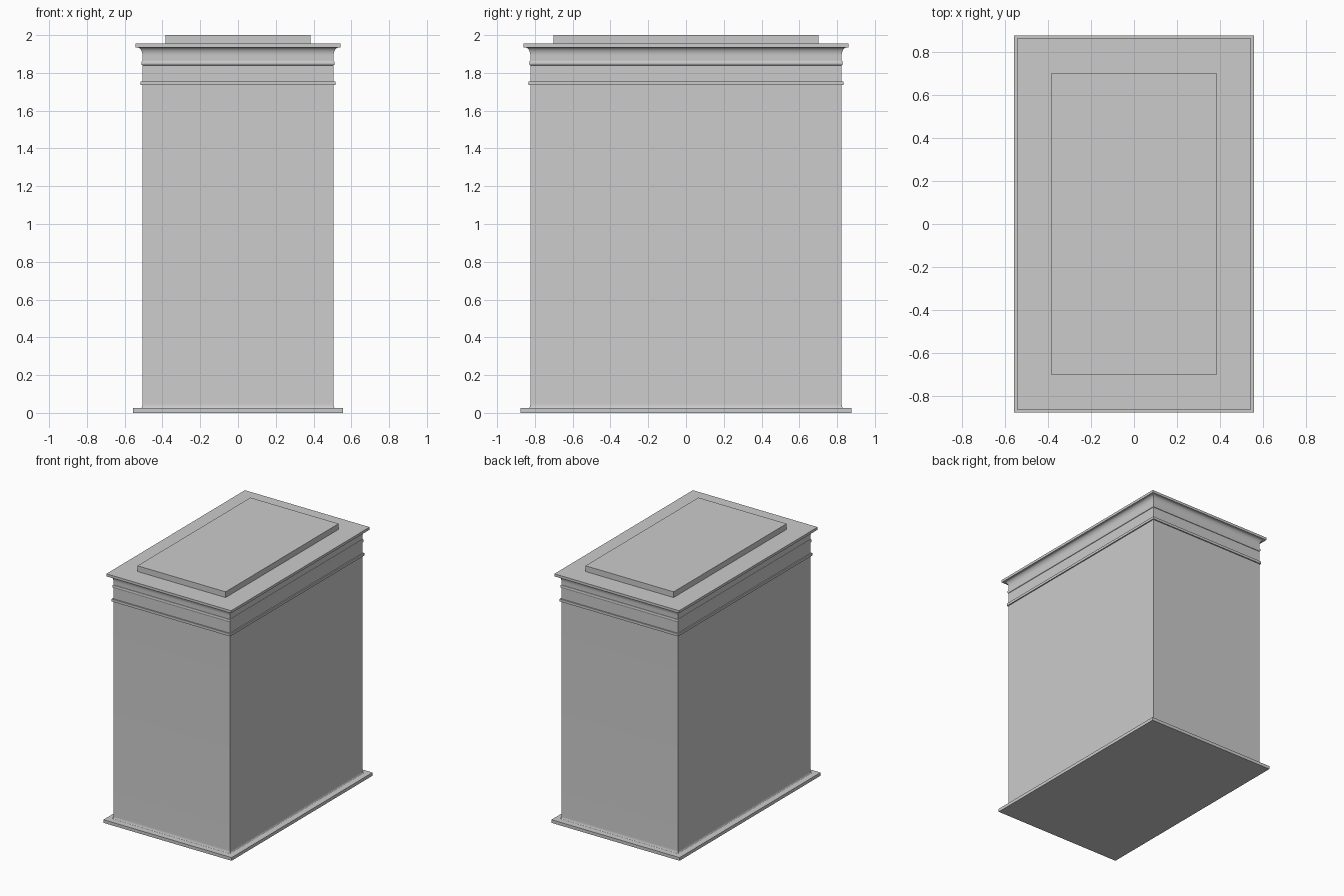
import bpy, bmesh, math

if "Cube" in bpy.data.objects:
    bpy.data.objects.remove(bpy.data.objects["Cube"])

DEPTH_EXTRA = 0.318  # every ring is this much deeper (half size) than it is wide


def arc(cr, cz, rad_r, rad_z, a0, a1, n):
    """Points (half width, height) along an elliptical arc, angles in degrees."""
    pts = []
    for i in range(n + 1):
        a = math.radians(a0 + (a1 - a0) * i / n)
        pts.append((cr + rad_r * math.cos(a), cz + rad_z * math.sin(a)))
    return pts


def moulding(name, profile):
    """Sweep a (half width, height) profile around the rectangle and cap both ends."""
    bm = bmesh.new()
    rings = []
    for r, z in profile:
        d = r + DEPTH_EXTRA
        rings.append([bm.verts.new((sx * r, sy * d, z))
                      for sx, sy in ((-1, -1), (1, -1), (1, 1), (-1, 1))])
    for lo, hi in zip(rings, rings[1:]):
        for i in range(4):
            j = (i + 1) % 4
            bm.faces.new((lo[i], lo[j], hi[j], hi[i]))
    bm.faces.new(rings[0][::-1])
    bm.faces.new(rings[-1])
    mesh = bpy.data.meshes.new(name)
    bm.to_mesh(mesh)
    bm.free()
    obj = bpy.data.objects.new(name, mesh)
    bpy.context.collection.objects.link(obj)
    bpy.ops.object.select_all(action='DESELECT')
    obj.select_set(True)
    bpy.context.view_layer.objects.active = obj
    bpy.ops.object.shade_smooth_by_angle(angle=math.radians(30))
    return obj


BODY = 0.506

# Flat base slab
moulding("base_slab", [(0.557, 0), (0.557, 0.025)])

# Pedestal shaft with a small cove at its foot
moulding("shaft", arc(0.514, 0.05, 0.008, 0.025, 270, 180, 5) + [(BODY, 1.735)])

# Square band, plain frieze, rounded bead and flared cove under the cap
moulding("cornice",
         [(0.515, 1.735), (0.515, 1.755), (BODY, 1.755), (BODY, 1.84)]
         + arc(BODY, 1.852, 0.006, 0.012, -90, 90, 6)
         + arc(0.533, 1.892, 0.027, 0.043, 180, 90, 8))

# Cap slab
moulding("cap_slab", [(0.542, 1.935), (0.542, 1.955)])

# Raised panel on top
moulding("top_panel", [(0.383, 1.955), (0.383, 2.0)])
